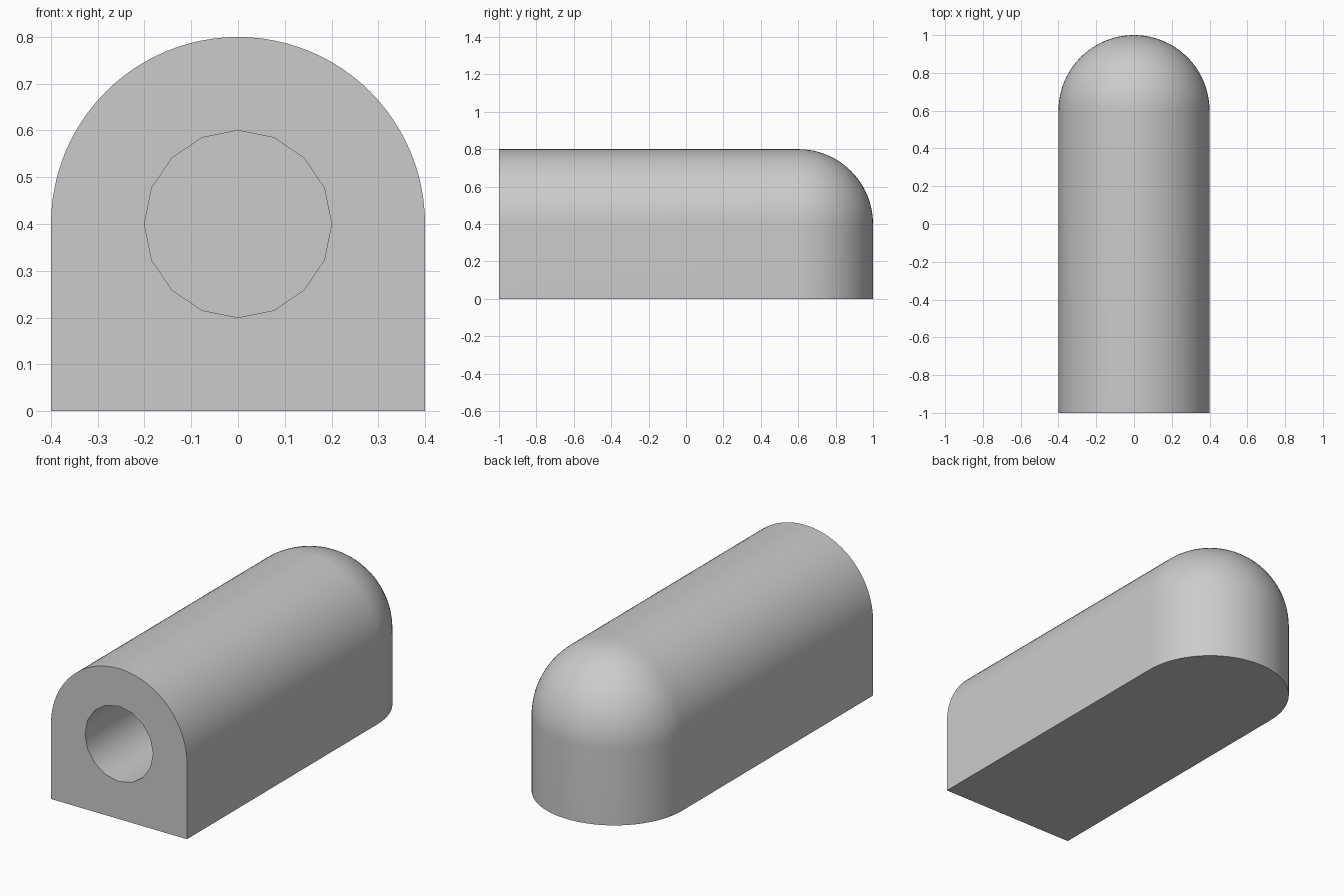
import bpy, bmesh, math
from mathutils import Vector

if "Cube" in bpy.data.objects:
    bpy.data.objects.remove(bpy.data.objects["Cube"], do_unlink=True)

RADIUS, FRONT, DOME_Y, STEPS = 0.4, -1.0, 0.6, 24

grey = bpy.data.materials.new("plain grey")
grey.use_nodes = True
colour = (0.6, 0.6, 0.6, 1)
grey.diffuse_color = colour
grey.node_tree.nodes["Principled BSDF"].inputs["Base Color"].default_value = colour

# Half outline: floor, upright wall, quarter-round roof
bm = bmesh.new()
points = [(0, 0), (RADIUS, 0)]
for i in range(STEPS + 1):
    a = math.pi / 2 * i / STEPS
    points.append((RADIUS * math.cos(a), RADIUS + RADIUS * math.sin(a)))
verts = [bm.verts.new((x, DOME_Y, z)) for x, z in points]
edges = [bm.edges.new(pair) for pair in zip(verts, verts[1:])]

# Rounded back end, spun about the upright axis
bmesh.ops.spin(bm, geom=verts + edges, cent=(0, DOME_Y, 0), axis=(0, 0, 1),
               angle=math.pi, steps=2 * STEPS)
bmesh.ops.remove_doubles(bm, verts=bm.verts, dist=0.0001)

# Straight arched body and flat front
rim = [e for e in bm.edges if e.is_boundary]
new = bmesh.ops.extrude_edge_only(bm, edges=rim)["geom"]
bmesh.ops.translate(bm, vec=Vector((0, FRONT - DOME_Y, 0)),
                    verts=[g for g in new if isinstance(g, bmesh.types.BMVert)])
bmesh.ops.holes_fill(bm, edges=[e for e in bm.edges if e.is_boundary], sides=0)
bmesh.ops.recalc_face_normals(bm, faces=bm.faces)
mesh = bpy.data.meshes.new("arched_body")
bm.to_mesh(mesh)
bm.free()
mesh.materials.append(grey)
body = bpy.data.objects.new("arched_body", mesh)
bpy.context.collection.objects.link(body)

# Round bore, cut into the front
bore_end = DOME_Y
depth = bore_end - FRONT + 0.1
bpy.ops.mesh.primitive_cylinder_add(vertices=16, radius=0.2, depth=depth,
                                    location=(0, bore_end - depth / 2, RADIUS),
                                    rotation=(math.pi / 2, 0, 0))
cutter = bpy.context.object
cutter.name = "bore_cutter"
cutter.data.materials.append(grey)
cut = body.modifiers.new("bore", 'BOOLEAN')
cut.operation, cut.solver, cut.object = 'DIFFERENCE', 'EXACT', cutter

bpy.ops.object.select_all(action='DESELECT')
body.select_set(True)
bpy.context.view_layer.objects.active = body
bpy.ops.object.modifier_apply(modifier="bore")
bpy.data.objects.remove(cutter, do_unlink=True)
bpy.ops.object.shade_smooth_by_angle(angle=math.radians(30))
